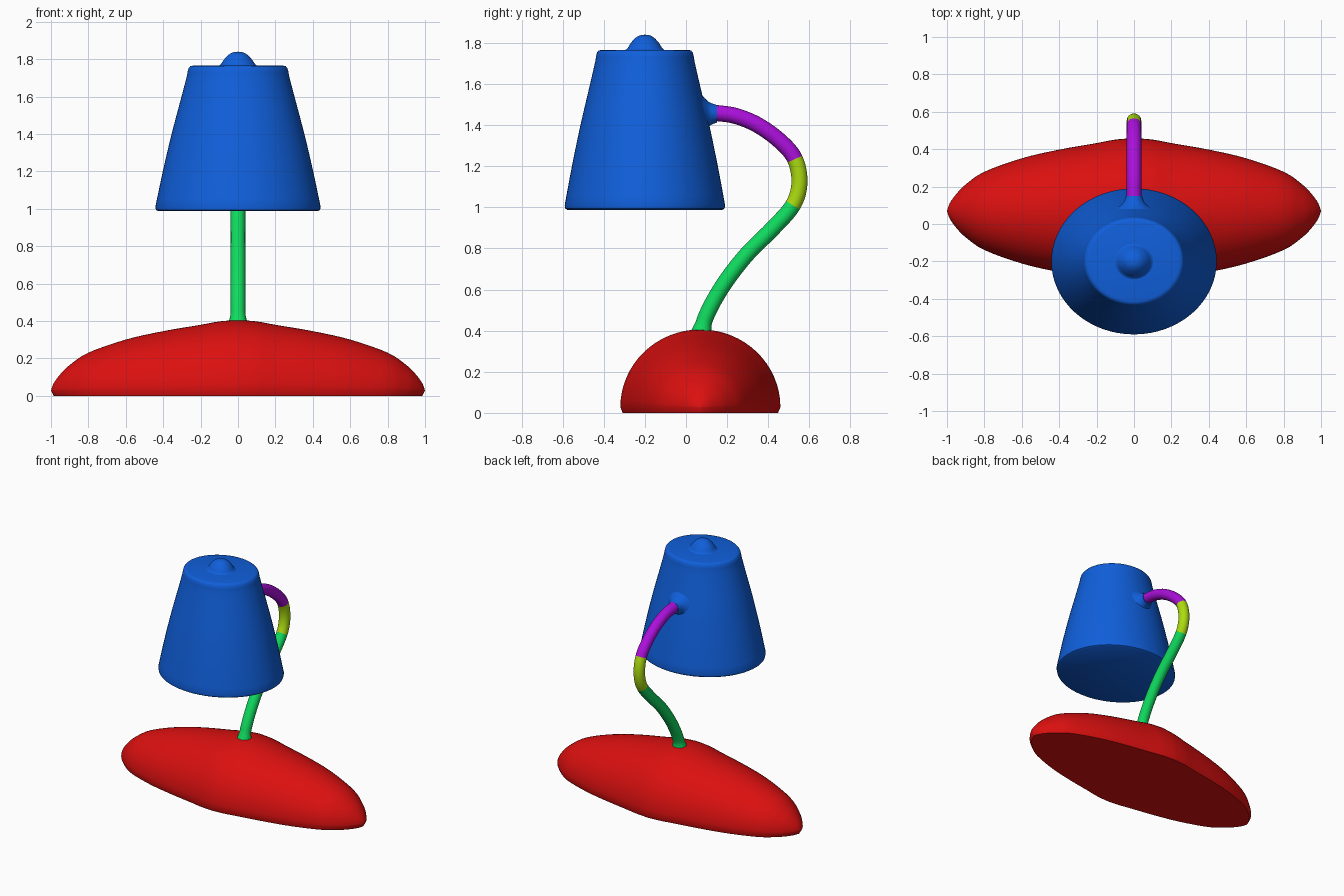
import bpy, bmesh
from math import sin, cos, pi
from mathutils import Vector

if "Cube" in bpy.data.objects:
    bpy.data.objects.remove(bpy.data.objects["Cube"], do_unlink=True)


def material(name, r, g, b):
    m = bpy.data.materials.new(name)
    m.use_nodes = True
    m.diffuse_color = (r, g, b, 1)
    m.node_tree.nodes["Principled BSDF"].inputs["Base Color"].default_value = (r, g, b, 1)
    return m


red = material("red", 0.71, 0.005, 0.005)
blue = material("blue", 0.005, 0.115, 0.71)
green = material("green", 0.005, 0.71, 0.115)
lime = material("lime", 0.41, 0.71, 0.005)
purple = material("purple", 0.41, 0.005, 0.71)


def smooth_path(points, steps=6):
    """Catmull-Rom curve through the points."""
    p = [Vector(q) for q in points]
    p = [2 * p[0] - p[1]] + p + [2 * p[-1] - p[-2]]
    out = []
    for a, b, c, d in zip(p, p[1:], p[2:], p[3:]):
        for i in range(steps):
            t = i / steps
            out.append(b + (c - a) * t / 2 + (2 * a - 5 * b + 4 * c - d) * t**2 / 2
                       + (3 * b - a - 3 * c + d) * t**3 / 2)
    return out + [p[-2]]


def loft(name, rings, mat, angle=40):
    """Skin closed rings of points and cap the ends."""
    bm = bmesh.new()
    rows = [[bm.verts.new(v) for v in ring] for ring in rings]
    n = len(rows[0])
    for a, b in zip(rows, rows[1:]):
        for i in range(n):
            j = (i + 1) % n
            bm.faces.new((a[i], a[j], b[j], b[i]))
    bm.faces.new(rows[0])
    bm.faces.new(rows[-1])
    bmesh.ops.remove_doubles(bm, verts=bm.verts, dist=0.0005)
    bmesh.ops.recalc_face_normals(bm, faces=bm.faces)
    mesh = bpy.data.meshes.new(name)
    bm.to_mesh(mesh)
    bm.free()
    mesh.materials.append(mat)
    obj = bpy.data.objects.new(name, mesh)
    bpy.context.collection.objects.link(obj)
    bpy.ops.object.select_all(action='DESELECT')
    obj.select_set(True)
    bpy.context.view_layer.objects.active = obj
    bpy.ops.object.shade_smooth_by_angle(angle=angle * pi / 180)
    return obj


def turn(n):
    return [2 * pi * i / n for i in range(n)]


# Base: long half-round body with a flat underside
half = [(0, .378), (.1, .37), (.2, .352), (.4, .318), (.6, .273), (.8, .203),
        (.9, .137), (.95, .088), (.985, .04), (1, 0)]
stations = [v for v in smooth_path([(x, r, 0) for x, r in half], 4)]
stations = [(-v.x, v.y) for v in reversed(stations)] + [(v.x, v.y) for v in stations[1:]]
rings = []
for x, r in stations:
    r = max(r, 0)
    arch = [(x, .07 + 1.03 * r * cos(pi * i / 32), .028 + r * sin(pi * i / 32))
            for i in range(33)]
    foot = [(x * .985, .07 + s * r, 0) for s in (-1, 1)]
    rings.append(arch + foot)
loft("base", rings, red)


def oval_turned(name, profile, squash):
    """Solid of oval plan around the shade axis."""
    return loft(name, [[(r * cos(a), -.2 + squash * r * sin(a), z) for a in turn(64)]
                       for r, z in profile], blue)


# Lampshade: closed oval cone with rounded rims
side = smooth_path([(.442, 1.01, 0), (.402, 1.2, 0), (.355, 1.4, 0),
                    (.302, 1.6, 0), (.276, 1.7, 0), (.269, 1.735, 0)], 4)
shade = [(.428, .988), (.439, .995)] + [(v.x, v.y) for v in side]
shade += [(.264, 1.753), (.255, 1.763), (.24, 1.766)]
oval_turned("lampshade", shade, .883)

# Finial: small flared dome on top of the shade
dome = smooth_path([(.115, 1.76, 0), (.093, 1.772, 0), (.075, 1.798, 0),
                    (.05, 1.824, 0), (.025, 1.837, 0), (.001, 1.84, 0)], 4)
oval_turned("finial", [(v.x, v.y) for v in dome], .93)

# Collar: flared socket, its wide end leaning with the shade wall
flare = smooth_path([(.15, .05, 0), (.105, .08, 0), (.075, .098, 0),
                     (.055, .118, 0), (.043, .15, 0)], 4)
loft("collar", [[(v.x * cos(a), v.y - .25 * (v.x - .043) / .1 * v.x * sin(a),
                  1.455 + v.x * sin(a)) for a in turn(32)] for v in flare], blue)

# Arm: one curved tube in three coloured lengths
STEPS = 6
route = smooth_path([(0, .07, .37), (0, .10, .475), (0, .18, .62), (0, .295, .77),
                     (0, .42, .895), (0, .52, 1.01), (0, .552, 1.12), (0, .53, 1.235),
                     (0, .46, 1.32), (0, .35, 1.4), (0, .24, 1.445), (0, .14, 1.46)], STEPS)
tube = []
for i, p in enumerate(route):
    d = (route[min(i + 1, len(route) - 1)] - route[max(i - 1, 0)]).normalized()
    across = Vector((0, -d.z, d.y))
    r = .039 + .016 * max(0, 1 - i / 4)
    tube.append([p + across * r * sin(a) + Vector((r * cos(a), 0, 0)) for a in turn(24)])
for name, mat, start, end in (("lower_arm", green, 0, 5), ("elbow", lime, 5, 7),
                              ("upper_arm", purple, 7, 11)):
    loft(name, tube[start * STEPS:end * STEPS + 1], mat, 50)
